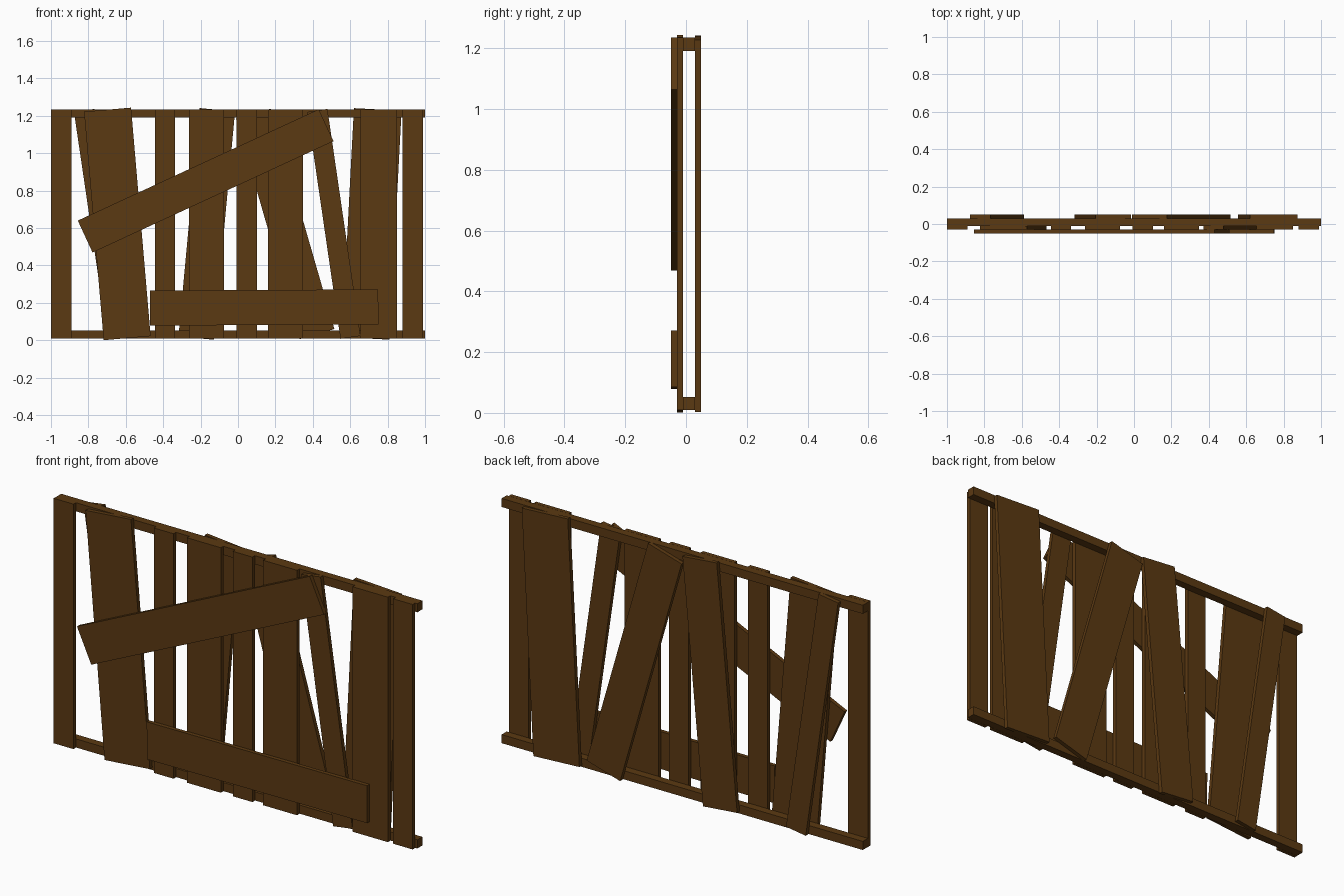
import bpy, math

if "Cube" in bpy.data.objects:
    bpy.data.objects.remove(bpy.data.objects["Cube"])

wood = bpy.data.materials.new("dark_brown_wood")
wood.diffuse_color = (0.105, 0.041, 0.006, 1)
wood.use_nodes = True
wood.node_tree.nodes["Principled BSDF"].inputs["Base Color"].default_value = wood.diffuse_color


def board(name, center, size, tilt=0.0):
    """Box board, tilted in the XZ plane (positive tilt moves its top to +x)."""
    bpy.ops.mesh.primitive_cube_add(size=1, location=center,
                                    rotation=(0, math.radians(tilt), 0))
    ob = bpy.context.object
    ob.name = name
    ob.scale = size
    bpy.ops.object.transform_apply(location=False, rotation=False, scale=True)
    ob.data.materials.append(wood)
    return ob


T = 0.02            # plank thickness
L = 1.226           # upright plank length
MID = 0.622         # height of plank centres

# top and bottom rails
board("bottom_rail", (0, 0.01, 0.031), (2, 0.04, 0.043))
board("top_rail", (0, 0.01, 1.213), (2, 0.04, 0.043))

# front upright planks: centre x, width, tilt
front = [(-0.945, 0.11, 0), (-0.645, 0.252, -4.9), (-0.39, 0.108, 0),
         (-0.168, 0.188, 0), (0.047, 0.108, 0), (0.254, 0.188, 0),
         (0.513, 0.108, -8.3), (0.753, 0.196, 0), (0.934, 0.108, 0)]
for i, (x, w, a) in enumerate(front):
    board(f"front_plank_{i + 1}", (x, -0.02, MID), (w, T, L), a)

# back upright planks
back = [(-0.733, 0.11, -8.4), (-0.167, 0.19, 5.3),
        (0.2525, 0.193, -16.1), (0.715, 0.255, 3.0)]
for i, (x, w, a) in enumerate(back):
    board(f"back_plank_{i + 1}", (x, 0.04, MID), (w, T, L), a)

# cross planks nailed over the front
board("low_cross_plank", (0.14, -0.04, 0.175), (1.22, T, 0.187), -0.3)
board("diagonal_cross_plank", (-0.173, -0.04, 0.852), (1.419, T, 0.188), -24.8)
